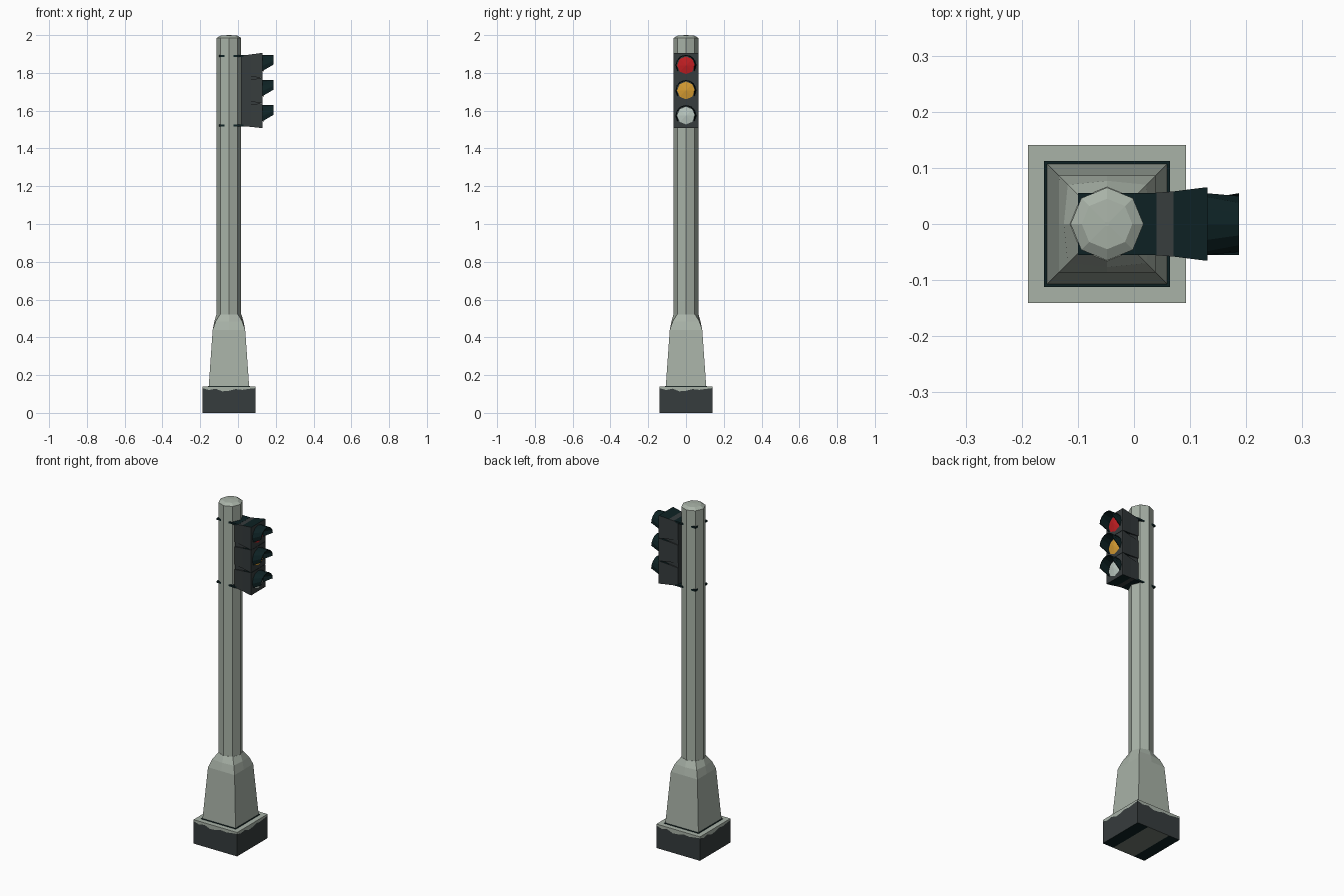
import bpy, bmesh, math
from mathutils import Vector

if "Cube" in bpy.data.objects:
    bpy.data.objects.remove(bpy.data.objects["Cube"])

PX = -0.048  # pole axis x


def material(name, r, g, b):
    lin = [((c / 255 + 0.055) / 1.055) ** 2.4 if c > 10 else c / 255 / 12.92 for c in (r, g, b)]
    m = bpy.data.materials.new(name)
    m.diffuse_color = (*lin, 1)
    m.use_nodes = True
    m.node_tree.nodes["Principled BSDF"].inputs["Base Color"].default_value = m.diffuse_color
    return m


GREY = material("pale_grey_green", 168, 178, 167)
DARK = material("charcoal", 54, 60, 61)
TEAL = material("dark_teal", 13, 33, 35)
MID = material("mid_grey", 112, 120, 113)
RED = material("red_lens", 192, 30, 34)
AMBER = material("amber_lens", 214, 156, 50)
PALE = material("pale_lens", 186, 200, 192)


def build(name, verts, faces, mats, rule=None, fix=True):
    me = bpy.data.meshes.new(name)
    me.from_pydata(verts, [], faces)
    for m in mats:
        me.materials.append(m)
    bm = bmesh.new()
    bm.from_mesh(me)
    if fix:
        bmesh.ops.remove_doubles(bm, verts=bm.verts, dist=1e-5)
        bmesh.ops.recalc_face_normals(bm, faces=bm.faces)
    if rule:
        for f in bm.faces:
            f.material_index = rule(f.calc_center_median(), f.normal)
    bm.to_mesh(me)
    bm.free()
    ob = bpy.data.objects.new(name, me)
    bpy.context.collection.objects.link(ob)
    return ob


def loft(name, rings, mats, rule=None):
    """Skin closed rings of equal length and cap both ends."""
    n = len(rings[0])
    verts = [v for r in rings for v in r]
    faces = [(k * n + i, k * n + (i + 1) % n, (k + 1) * n + (i + 1) % n, (k + 1) * n + i)
             for k in range(len(rings) - 1) for i in range(n)]
    faces += [tuple(range(n)), tuple(range(len(verts) - n, len(verts)))]
    return build(name, verts, faces, mats, rule)


def box(name, x0, x1, y0, y1, z0, z1, mat):
    return loft(name, [[(x0, y0, z), (x1, y0, z), (x1, y1, z), (x0, y1, z)] for z in (z0, z1)], [mat])


def ring8(axis, corner, z):
    """Eight points: axis distance and diagonal corner offset."""
    out = []
    for i in range(8):
        a = math.pi / 4 * i
        if i % 2:
            x, y = math.copysign(corner, math.cos(a)), math.copysign(corner, math.sin(a))
        else:
            x, y = axis * math.cos(a), axis * math.sin(a)
        out.append((PX + x, y, z))
    return out


# Footing block: dark walls with a ragged pale upper edge, striped underside
H, TOP = 0.141, 0.14
ragged = [0.131, 0.121, 0.128, 0.114, 0.117, 0.126, 0.122, 0.127]
loop, n = [], len(ragged)
corners = [(-H, -H), (H, -H), (H, H), (-H, H)]
for s in range(4):
    a, b = Vector(corners[s]), Vector(corners[(s + 1) % 4])
    for i in range(n):
        p = a.lerp(b, i / n)
        loop.append((p.x + PX, p.y, ragged[i]))
N = len(loop)
verts = [(x, y, z) for z in (0, None, TOP) for x, y, z in
         [(p[0], p[1], p[2] if z is None else z) for p in loop]]
faces = [(k * N + i, k * N + (i + 1) % N, (k + 1) * N + (i + 1) % N, (k + 1) * N + i)
         for k in range(2) for i in range(N)]
faces.append(tuple(range(2 * N, 3 * N)))
# underside strips run along y between matching points of the front and back walls
for i0, i1 in ((0, 2), (2, 6), (6, 8)):
    strip = list(range(i0, i1 + 1)) + list(range(3 * n - i1, 3 * n - i0 + 1))
    if i0 == 0:
        strip += list(range(3 * n + 1, 4 * n))
    if i1 == n:
        k = strip.index(n)
        strip = strip[:k + 1] + list(range(n + 1, 2 * n)) + strip[k + 1:]
    faces.append(tuple(strip))


def footing_colour(c, nrm):
    if nrm.z < -0.5:
        return 3 if abs(c.x - PX) < 0.03 else 2
    return 1 if nrm.z < 0.5 and c.z < 0.09 else 0


build("footing", verts, faces, [GREY, DARK, TEAL, MID], footing_colour)

# Dark seam around the foot of the plinth
box("plinth_seam", PX - 0.112, PX + 0.112, -0.112, 0.112, 0.138, 0.143, TEAL)

# Square plinth blending into the eight-sided pole
loft("plinth", [ring8(0.107, 0.107, 0.14), ring8(0.086, 0.086, 0.44),
                ring8(0.077, 0.070, 0.485), ring8(0.066, 0.047, 0.522)], [GREY])

# Pole with a shallow cap
R = 0.065
S = R * math.sqrt(0.5)
loft("pole", [ring8(R, S, 0.5), ring8(R, S, 1.985), ring8(0.045, 0.032, 1.997),
              ring8(0.004, 0.003, 2.0)], [GREY])

# Mounting straps
for label, z in (("upper", 1.89), ("lower", 1.522)):
    box(label + "_strap", -0.1, 0.04, -0.055, 0.055, z - 0.005, z + 0.005, TEAL)


def rect(x, hy, z0, z1):
    return [(x, -hy, z0), (x, hy, z0), (x, hy, z1), (x, -hy, z1)]


# Three signal units, each a tapered housing, a faceted lens and a hood
for label, zc, mat in (("top", 1.84, RED), ("middle", 1.707, AMBER), ("bottom", 1.574, PALE)):
    loft(label + "_housing",
         [rect(0.015, 0.054, zc - 0.054, zc + 0.051),
          rect(0.07, 0.058, zc - 0.06, zc + 0.058),
          rect(0.125, 0.065, zc - 0.066, zc + 0.0655),
          rect(0.131, 0.065, zc - 0.066, zc + 0.0655)], [DARK, TEAL],
         lambda c, nrm: int(abs(nrm.z) > 0.5 and c.x > 0.07))

    # lens: shallow eight-sided cone
    rim = [(0.1315, 0.047 * math.cos(math.pi / 4 * i), zc + 0.047 * math.sin(math.pi / 4 * i))
           for i in range(8)]
    build(label + "_lens", rim + [(0.139, 0, zc)],
          [(i, (i + 1) % 8, 8) for i in range(8)] + [tuple(range(8))], [mat])

    # hood: arc that wraps lower at the housing than at its lip
    steps, r = 8, 0.053
    pts = []
    for x, low in ((0.129, -35), (0.187, 4)):
        for i in range(steps + 1):
            a = math.radians(low + (180 - 2 * low) * i / steps)
            pts.append((x, r * math.cos(a), zc + r * math.sin(a)))
    m = steps + 1
    hood = build(label + "_hood", pts,
                 [(i, i + 1, m + i + 1, m + i) for i in range(steps)], [TEAL], fix=False)
    mod = hood.modifiers.new("thickness", 'SOLIDIFY')
    mod.thickness = 0.004
    mod.offset = 0

# Connecting core between the signal units
box("housing_core", 0.015, 0.12, -0.05, 0.05, 1.522, 1.888, DARK)
